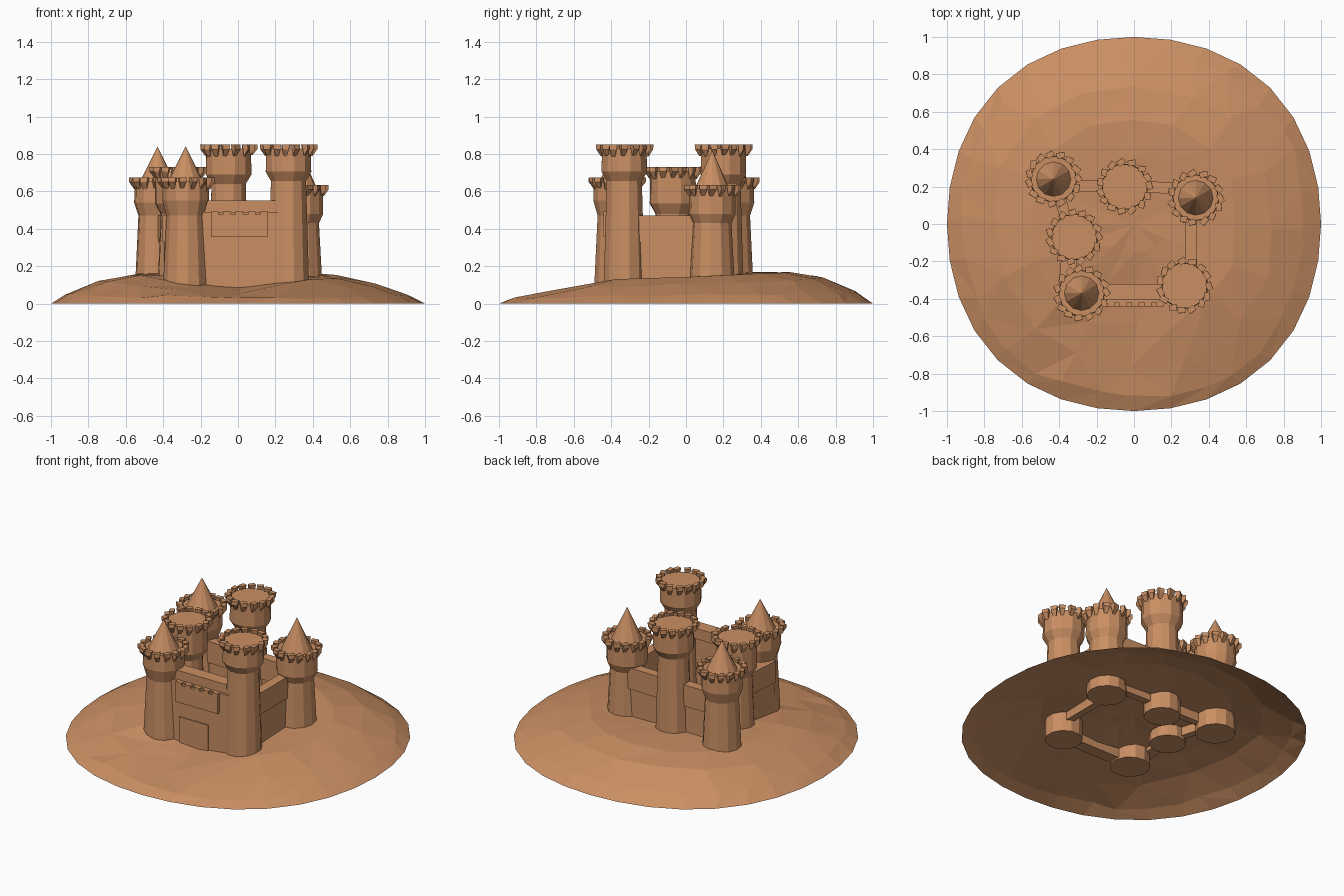
import bpy, bmesh, math, random
from mathutils import Vector, Matrix

if "Cube" in bpy.data.objects:
    bpy.data.objects.remove(bpy.data.objects["Cube"])

random.seed(4)
sand = bpy.data.materials.new("sand")
sand.diffuse_color = (0.59, 0.275, 0.125, 1)
sand.use_nodes = True
sand.node_tree.nodes["Principled BSDF"].inputs["Base Color"].default_value = sand.diffuse_color


def finish(name, bm, recalc=True):
    if recalc:
        bmesh.ops.recalc_face_normals(bm, faces=bm.faces[:])
    me = bpy.data.meshes.new(name)
    bm.to_mesh(me)
    bm.free()
    me.materials.append(sand)
    ob = bpy.data.objects.new(name, me)
    bpy.context.collection.objects.link(ob)
    return ob


def lathe(bm, profile, n, cx, cy, turn=0.0):
    """Closed revolved solid from (radius, z) points."""
    rings = []
    for r, z in profile:
        if r == 0:
            rings.append([bm.verts.new((cx, cy, z))])
        else:
            rings.append([bm.verts.new((cx + r * math.cos(turn + math.tau * i / n),
                                        cy + r * math.sin(turn + math.tau * i / n), z))
                          for i in range(n)])
    for a, b in zip(rings, rings[1:]):
        for i in range(n):
            j = (i + 1) % n
            if len(b) == 1:
                bm.faces.new((a[i], a[j], b[0]))
            else:
                bm.faces.new((a[i], a[j], b[j], b[i]))
    bm.faces.new(rings[0][::-1])
    if len(rings[-1]) > 1:
        bm.faces.new(rings[-1])


def add_box(bm, lo, hi):
    lo, hi = Vector(lo), Vector(hi)
    m = Matrix.Translation((lo + hi) / 2) @ Matrix.Diagonal((*(hi - lo), 1))
    bmesh.ops.create_cube(bm, size=1, matrix=m)


# Sand mound: open low-poly dome with a dip in front of the gate
def mound_z(r, x, y):
    pts = [(0, .145), (.35, .15), (.55, .152), (.75, .113), (.92, .048), (1, 0)]
    z = 0
    for (r0, z0), (r1, z1) in zip(pts, pts[1:]):
        if r <= r1:
            z = z0 + (z1 - z0) * (r - r0) / (r1 - r0)
            break
    edge = max(0, min(1, (1 - r) * 4))
    z += edge * (.035 * y - .014 * x)
    z -= .065 * edge * math.exp(-((x + .04) ** 2 + (y + .54) ** 2) / .08)
    return max(0, z)


bm = bmesh.new()
N = 32
rings = []
for k, r in enumerate((1, .92, .75, .55, .35, .17)):
    ring = []
    for i in range(N if k < 2 else 16):
        a = math.tau * i / (N if k < 2 else 16)
        rr = r
        if k:
            a += random.uniform(-.05, .05)
            rr += random.uniform(-.02, .02)
        bulge = 1 + .03 * math.sin(2 * a) ** 2
        x, y = rr * bulge * math.cos(a), rr * bulge * math.sin(a)
        z = mound_z(rr, x, y) + (random.uniform(-.004, .004) if k else 0)
        ring.append(bm.verts.new((x, y, z if k else 0)))
    rings.append(ring)
for a, b in zip(rings, rings[1:]):
    n, m = len(a), len(b)
    for i in range(m):
        j = (i + 1) % m
        if n == m:
            bm.faces.new((a[i], a[j], b[j]))
            bm.faces.new((a[i], b[j], b[i]))
        else:
            p, q, s = a[2 * i], a[2 * i + 1], a[(2 * i + 2) % n]
            bm.faces.new((p, q, b[i]))
            bm.faces.new((q, b[j], b[i]))
            bm.faces.new((q, s, b[j]))
centre = bm.verts.new((0, 0, .145))
for i in range(16):
    bm.faces.new((rings[-1][i], rings[-1][(i + 1) % 16], centre))
finish("sand_mound", bm, recalc=False)


# Towers: tapered shaft, flared head, ring of crumbly wedge merlons, optional cone roof
def tower(name, x, y, base, neck, flare, top, r0, cone=None):
    bm = bmesh.new()
    lathe(bm, [(r0, base), (r0, .12), (r0 * .86, neck), (.126, flare), (.123, top - .02)],
          12, x, y, random.uniform(0, .5))
    finish(name + "_shaft", bm)

    bm = bmesh.new()
    count = 15
    for i in range(count):
        a = math.tau * (i + random.uniform(-.1, .1)) / count
        rot = (Matrix.Translation((x, y, top)) @ Matrix.Rotation(a, 4, 'Z')
               @ Matrix.Translation((.132, 0, 0))
               @ Matrix.Rotation(random.uniform(.2, .6), 4, 'Z'))
        w, h = random.uniform(.019, .023), random.uniform(.055, .064)
        # wedge: flat top, outer lip, underside narrowing to the wall
        section = [(-.015, 0, 1), (.015, 0, 1), (.016, -.025, .85), (-.008, -h, .45)]
        sides = [[bm.verts.new(rot @ Vector((r, s * w * f, z)))
                  for r, z, f in section] for s in (-1, 1)]
        bm.faces.new(sides[0])
        bm.faces.new(sides[1][::-1])
        for k in range(4):
            l = (k + 1) % 4
            bm.faces.new((sides[0][k], sides[0][l], sides[1][l], sides[1][k]))
    finish(name + "_merlons", bm)

    if cone:
        bm = bmesh.new()
        lathe(bm, [(.1, top - .035), (0, cone)], 12, x, y)
        finish(name + "_cone_roof", bm)


tower("back_left_tower", -.43, .24, .055, .47, .54, .675, .120, .84)
tower("back_middle_tower", -.05, .20, .05, .64, .69, .85, .110)
tower("back_right_tower", .33, .14, .08, .43, .48, .635, .120, .82)
tower("left_middle_tower", -.32, -.07, .08, .48, .535, .73, .110)
tower("front_left_tower", -.28, -.37, .04, .47, .55, .675, .120, .84)
tower("front_right_tower", .27, -.33, .005, .655, .705, .85, .113)


# Curtain walls: lower wall with a slightly thicker parapet band
def wall(name, a, b, base, thick=.045):
    a, b = Vector(a), Vector(b)
    d = b - a
    bm = bmesh.new()
    h = d.length / 2
    add_box(bm, (-h, -thick / 2, base), (h, thick / 2, .34))
    add_box(bm, (-h, -thick / 2 - .008, .33), (h, thick / 2 + .008, .47))
    mid = (a + b) / 2
    bmesh.ops.transform(bm, verts=bm.verts[:],
                        matrix=Matrix.Translation((mid.x, mid.y, 0))
                        @ Matrix.Rotation(math.atan2(d.y, d.x), 4, 'Z'))
    finish(name, bm)


wall("right_wall", (.305, -.31), (.305, .12), .08)
wall("back_left_wall", (-.41, .205), (-.07, .20), .10)
wall("back_right_wall", (-.03, .20), (.31, .19), .11)
wall("left_back_wall", (-.42, .22), (-.34, -.05), .10)
wall("left_front_wall", (-.34, -.09), (-.36, -.36), .11, .07)

# Gatehouse wall, overhanging parapet and raised rear block
bm = bmesh.new()
add_box(bm, (-.25, -.42, .05), (.25, -.34, .49))
finish("gate_wall", bm)
bm = bmesh.new()
add_box(bm, (-.145, -.44, .36), (.16, -.41, .475))
for i in range(5):
    x = -.145 + i * .066
    add_box(bm, (x, -.44, .47), (x + .041, -.41, .492))
finish("gate_parapet", bm)
bm = bmesh.new()
add_box(bm, (-.2, -.405, .48), (.2, -.32, .55))
finish("gate_top_block", bm)
bm = bmesh.new()
add_box(bm, (-.13, -.428, .06), (.08, -.419, .26))
finish("gate_door", bm)
